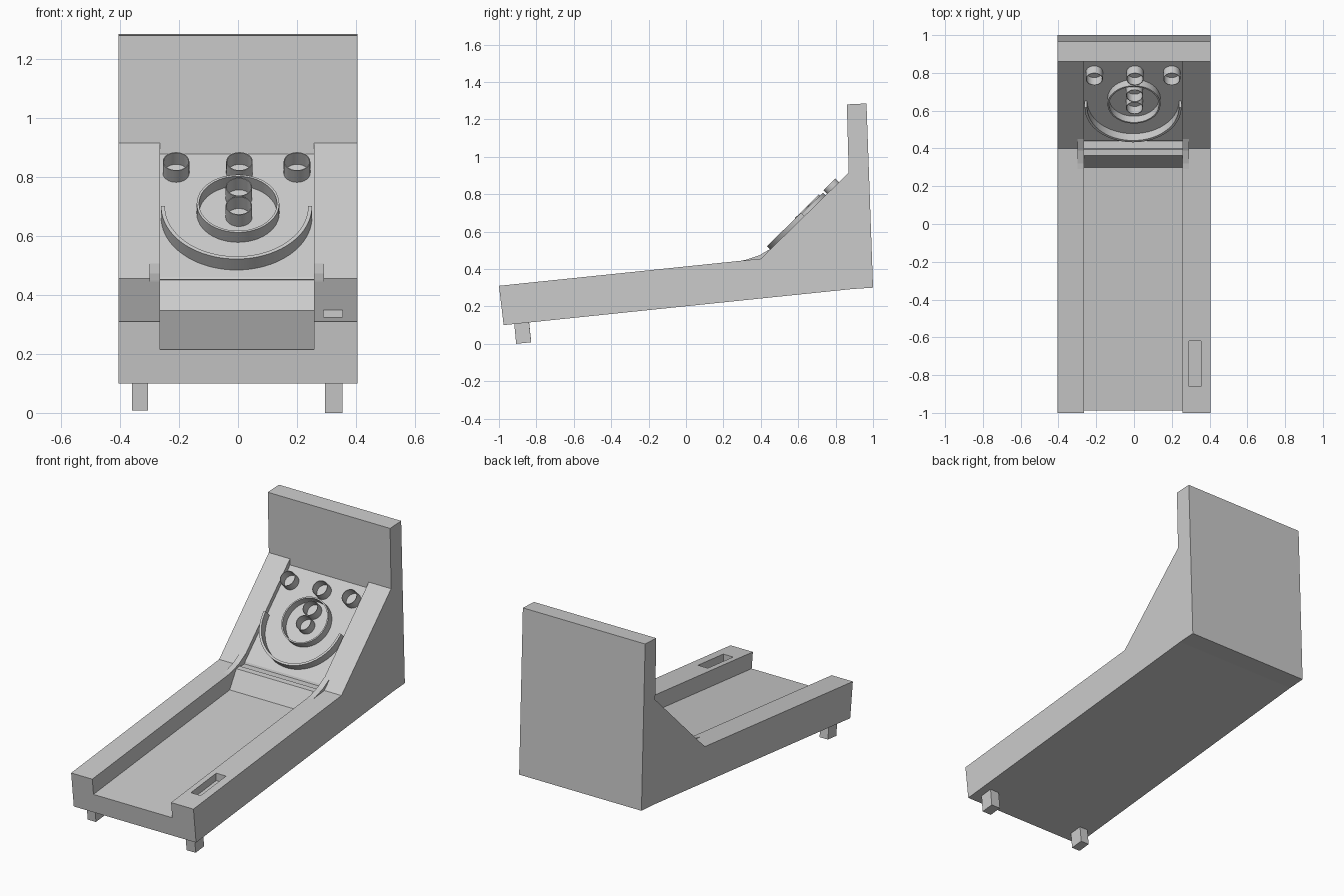
import bpy, bmesh, math
from mathutils import Vector

if "Cube" in bpy.data.objects:
    bpy.data.objects.remove(bpy.data.objects["Cube"])

grey = bpy.data.materials.new("plain grey")
grey.diffuse_color = (0.6, 0.6, 0.6, 1)
grey.use_nodes = True
grey.node_tree.nodes["Principled BSDF"].inputs["Base Color"].default_value = grey.diffuse_color


def finish(name, bm):
    bmesh.ops.recalc_face_normals(bm, faces=bm.faces)
    me = bpy.data.meshes.new(name)
    bm.to_mesh(me)
    bm.free()
    ob = bpy.data.objects.new(name, me)
    bpy.context.collection.objects.link(ob)
    me.materials.append(grey)
    return ob


def prism(name, profile, x0, x1):
    """Extrude a (y, z) side profile from x0 to x1."""
    bm = bmesh.new()
    f = bm.faces.new([bm.verts.new((x0, y, z)) for y, z in profile])
    ext = bmesh.ops.extrude_face_region(bm, geom=[f])["geom"]
    moved = [v for v in ext if isinstance(v, bmesh.types.BMVert)]
    bmesh.ops.translate(bm, verts=moved, vec=(x1 - x0, 0, 0))
    return finish(name, bm)


def select(ob):
    bpy.ops.object.select_all(action='DESELECT')
    ob.select_set(True)
    bpy.context.view_layer.objects.active = ob


def cut(ob, cutter):
    cutter.hide_render = True
    m = ob.modifiers.new("cut", 'BOOLEAN')
    m.operation, m.solver, m.object = 'DIFFERENCE', 'EXACT', cutter
    select(ob)
    bpy.ops.object.modifier_apply(modifier=m.name)
    bpy.data.objects.remove(cutter)


# Target board plane: tilted frame of across, up-slope and outward directions
UP = Vector((0, 0.47, 0.46)).normalized()
OUT = Vector((0, -UP.z, UP.y))


def board_z(y):
    return 0.875 - (0.868 - y) * 0.46 / 0.47


def ring(name, x, y, r_out, r_in, height, a0=0, a1=360, seg=40):
    """Tube wall standing on the board; partial angles give an open arc."""
    centre = Vector((x, y, board_z(y)))
    closed = a1 - a0 >= 360
    bm = bmesh.new()
    loops = []
    for i in range(seg if closed else seg + 1):
        a = math.radians(a0 + (a1 - a0) * i / seg)
        d = Vector((math.cos(a), 0, 0)) + UP * math.sin(a)
        loops.append([bm.verts.new(centre + d * r + OUT * h) for r, h in
                      ((r_out, -0.006), (r_out, height), (r_in, height), (r_in, -0.006))])
    n = len(loops)
    for i in range(n if closed else n - 1):
        p, q = loops[i], loops[(i + 1) % n]
        for k in range(4):
            j = (k + 1) % 4
            bm.faces.new((p[k], p[j], q[j], q[k]))
    if not closed:
        bm.faces.new(loops[0])
        bm.faces.new(loops[-1])
    ob = finish(name, bm)
    select(ob)
    bpy.ops.object.shade_smooth_by_angle(angle=math.radians(35))


# Cabinet with sloped rails and upright backboard
cabinet = prism("cabinet", [(-1, 0.31), (-0.975, 0.10), (0.89, 0.293), (1.0, 0.30),
                            (0.965, 1.285), (0.86, 1.28), (0.87, 0.915), (0.40, 0.455)],
                -0.405, 0.405)
# Lane, jump ramp and recessed target board
cut(cabinet, prism("lane_cutter", [(-1.1, 0.203), (0.30, 0.348), (0.375, 0.472), (0.40, 0.45),
                                   (0.44, 0.45), (0.445, board_z(0.445)), (0.871, 0.878),
                                   (0.87, 0.915), (0.3, 1.0), (-1.1, 0.6)], -0.265, 0.257))
# Slot in the right rail
cut(cabinet, prism("slot_cutter", [(-0.86, 0.28), (-0.62, 0.305), (-0.62, 0.45), (-0.86, 0.45)],
                   0.29, 0.355))

# Small fillets where the rails meet the slope
for side, x0, x1 in (("left", -0.30, -0.265), ("right", 0.257, 0.292)):
    prism(side + "_rail_fillet", [(0.26, 0.438), (0.32, 0.449), (0.39, 0.472), (0.45, 0.507),
                                  (0.40, 0.45)], x0, x1)

# Front feet
for side, x0, x1, z in (("left", -0.36, -0.305, 0.008), ("right", 0.295, 0.355, 0.0)):
    prism(side + "_front_foot", [(-0.92, 0.125), (-0.908, z), (-0.828, z + 0.008),
                                 (-0.84, 0.125)], x0, x1)

# Scoring cups and rings
for i, (x, y) in enumerate([(-0.21, 0.805), (0.005, 0.805), (0.20, 0.805),
                            (0.003, 0.717), (0.003, 0.652)]):
    ring("cup_%d" % (i + 1), x, y, 0.045, 0.042, 0.055, seg=32)
ring("centre_ring", 0, 0.665, 0.14, 0.132, 0.047, seg=48)
ring("outer_arc", -0.005, 0.652, 0.256, 0.243, 0.052, 180, 360, 40)
